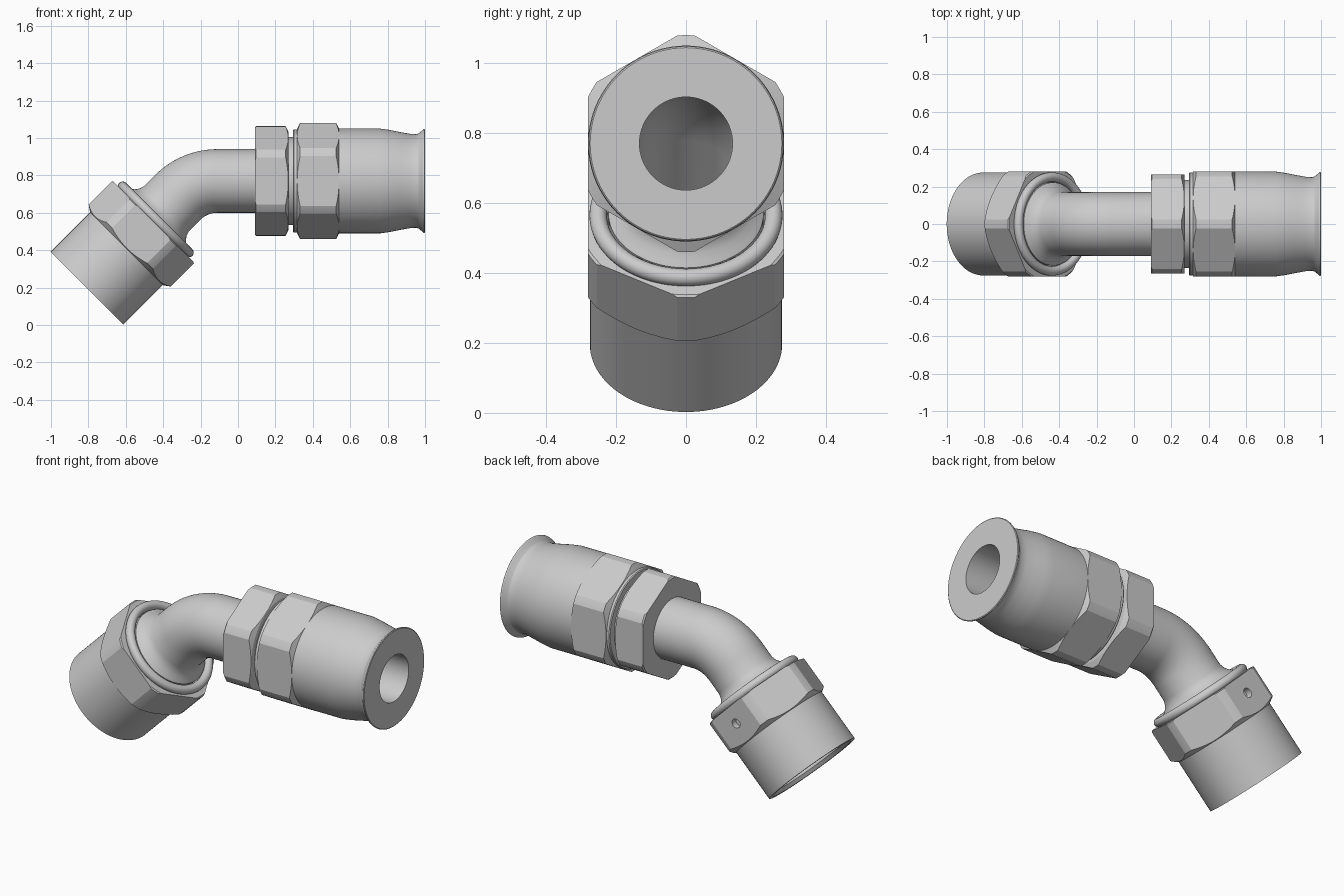
import bpy, bmesh
from math import sin, cos, pi, radians

if "Cube" in bpy.data.objects:
    bpy.data.objects.remove(bpy.data.objects["Cube"])

Z = 0.77                      # height of the horizontal axis
NUT = (-0.807, 0.197)         # centre of the open end of the angled nut
A45 = radians(45)


def sweep(name, stations, segs=96, caps=False):
    """Rings (x, z, tilt, radius) joined in order; closed back on itself unless capped."""
    bm = bmesh.new()
    rings = []
    for x, z, tilt, r in stations:
        rings.append([bm.verts.new((x - sin(tilt) * r * cos(2 * pi * i / segs),
                                    r * sin(2 * pi * i / segs),
                                    z + cos(tilt) * r * cos(2 * pi * i / segs)))
                      for i in range(segs)])
    n = len(rings)
    for k in range(n - 1 if caps else n):
        a, b = rings[k], rings[(k + 1) % n]
        for i in range(segs):
            j = (i + 1) % segs
            bm.faces.new((a[i], a[j], b[j], b[i]))
    if caps:
        bm.faces.new(rings[0])
        bm.faces.new(rings[-1])
    bmesh.ops.recalc_face_normals(bm, faces=bm.faces)
    me = bpy.data.meshes.new(name)
    bm.to_mesh(me)
    bm.free()
    ob = bpy.data.objects.new(name, me)
    bpy.context.collection.objects.link(ob)
    return ob


def straight(profile):        # profile of (x, radius) on the horizontal axis
    return [(x, Z, 0, r) for x, r in profile]


def angled(profile):          # profile of (distance from open end, radius)
    return [(NUT[0] + s * cos(A45), NUT[1] + s * sin(A45), A45, r) for s, r in profile]


def smooth(ob):
    bpy.ops.object.select_all(action='DESELECT')
    ob.select_set(True)
    bpy.context.view_layer.objects.active = ob
    bpy.ops.object.shade_smooth_by_angle(angle=radians(20))


def boolean(ob, other, op):
    bpy.context.view_layer.objects.active = ob
    m = ob.modifiers.new(op, 'BOOLEAN')
    m.object, m.operation, m.solver = other, op, 'EXACT'
    bpy.ops.object.modifier_apply(modifier=m.name)
    bpy.data.objects.remove(other)


def hex_nut(name, place, profile, apothem):
    """Turned ring trimmed to a hexagon, giving the scalloped chamfers."""
    ob = sweep(name, place(profile))
    lo, hi = min(p[0] for p in profile) - 0.1, max(p[0] for p in profile) + 0.1
    R = apothem / cos(pi / 6)
    prism = sweep("hex_cutter", place([(lo, R), (hi, R)]), 6, True)
    prism.hide_render = True
    boolean(ob, prism, 'INTERSECT')
    return ob


# Bent tube with flared neck inside the angled nut
tube = angled([(0.38, 0.133), (0.36, 0.16), (0.41, 0.222), (0.53, 0.222), (0.54, 0.211),
               (0.555, 0.192), (0.575, 0.178), (0.60, 0.17)])
bend = [(-0.11 - 0.30 * sin(t), 0.47 + 0.30 * cos(t), t)
        for t in [A45 * (1 - k / 20) for k in range(21)]]
tube += [b + (0.17,) for b in bend]
tube += straight([(0.27, 0.17), (0.27, 0.133)])
tube += [b + (0.133,) for b in reversed(bend)]
smooth(sweep("bent_tube", tube))

# Hose socket with groove, taper and flared rim
smooth(sweep("hose_socket", straight([
    (0.26, 0.133), (0.26, 0.235), (0.295, 0.235), (0.295, 0.272), (0.30, 0.276), (0.33, 0.276),
    (0.50, 0.28), (0.76, 0.28), (0.81, 0.273), (0.87, 0.261), (0.92, 0.252), (0.95, 0.25),
    (0.965, 0.254), (0.98, 0.266), (0.99, 0.276), (0.997, 0.278), (1.0, 0.274), (1.0, 0.133)])))

# Two hexagons on the horizontal axis
smooth(hex_nut("body_hex", straight, [
    (0.09, 0.15), (0.09, 0.286), (0.097, 0.293), (0.255, 0.293), (0.27, 0.262), (0.27, 0.15)], 0.265))
smooth(hex_nut("socket_hex", straight, [
    (0.315, 0.22), (0.315, 0.277), (0.332, 0.31), (0.525, 0.31), (0.541, 0.279), (0.541, 0.22)], 0.28))

# Angled swivel nut: open barrel, hexagon with lockwire hole, rounded collar
smooth(sweep("nut_barrel", angled([
    (0.0, 0.25), (0.0, 0.275), (0.31, 0.275), (0.31, 0.235), (0.02, 0.235)])))
nut = hex_nut("nut_hex", angled, [
    (0.297, 0.226), (0.297, 0.274), (0.322, 0.31), (0.497, 0.31), (0.502, 0.303), (0.502, 0.226)], 0.28)
hx, hz = NUT[0] + 0.41 * cos(A45), NUT[1] + 0.41 * sin(A45)
bpy.ops.mesh.primitive_cylinder_add(vertices=32, radius=0.026, depth=0.09,
                                    location=(hx, 0.29, hz), rotation=(pi / 2, 0, 0))
drill = bpy.context.object
drill.hide_render = True
boolean(nut, drill, 'DIFFERENCE')
smooth(nut)
smooth(sweep("nut_collar", angled([
    (0.52 + 0.025 * sin(2 * pi * k / 20), 0.251 + 0.025 * cos(2 * pi * k / 20)) for k in range(20)])))
